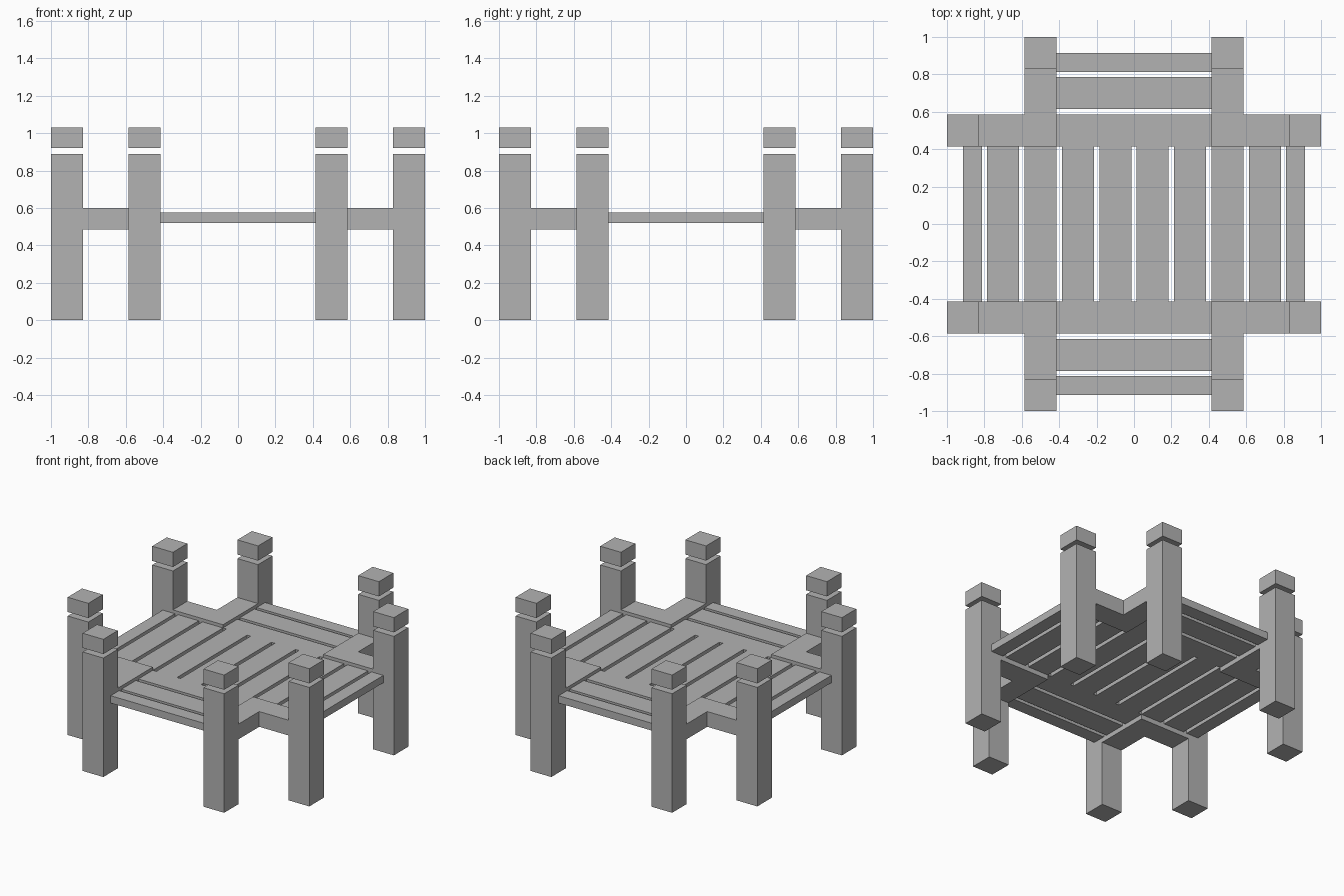
import bpy, bmesh
from mathutils import Matrix, Vector

cube = bpy.data.objects.get("Cube")
if cube:
    bpy.data.objects.remove(cube, do_unlink=True)

# Single stone grey colour
grey = bpy.data.materials.new("stone_grey")
grey.use_nodes = True
colour = (0.45, 0.45, 0.45, 1)
grey.diffuse_color = colour
grey.node_tree.nodes["Principled BSDF"].inputs["Base Color"].default_value = colour

WIDTH = 0.171          # posts, beams and full planks
OUTER, INNER = 0.9145, 0.5
EDGE = INNER - WIDTH / 2


def make_object(name, bm):
    bmesh.ops.recalc_face_normals(bm, faces=bm.faces)
    mesh = bpy.data.meshes.new(name)
    bm.to_mesh(mesh)
    bm.free()
    mesh.materials.append(grey)
    obj = bpy.data.objects.new(name, mesh)
    bpy.context.collection.objects.link(obj)
    return obj


def box(name, x, y, z):
    """Box spanning the given (low, high) ranges."""
    spans = (x, y, z)
    centre = Vector([(a + b) / 2 for a, b in spans])
    size = Vector([b - a for a, b in spans])
    bm = bmesh.new()
    bmesh.ops.create_cube(bm, size=1, matrix=Matrix.Translation(centre) @ Matrix.Diagonal(size).to_4x4())
    return make_object(name, bm)


def around(c, w=WIDTH):
    return (c - w / 2, c + w / 2)


def corner_beam(name, sx, sy):
    """L-shaped beam joining the two posts of one corner."""
    near, far, tip = EDGE, EDGE + WIDTH, OUTER - WIDTH / 2
    outline = [(near, near), (tip, near), (tip, far), (far, far), (far, tip), (near, tip)]
    bm = bmesh.new()
    face = bm.faces.new([bm.verts.new((sx * x, sy * y, 0.485)) for x, y in outline])
    top = bmesh.ops.extrude_face_region(bm, geom=[face])["geom"]
    bmesh.ops.translate(bm, vec=(0, 0, 0.114), verts=[v for v in top if isinstance(v, bmesh.types.BMVert)])
    return make_object(name, bm)


# Posts with floating caps, and the corner beams
for sx, side in ((-1, "right"), (1, "left")):
    for sy, end in ((-1, "front"), (1, "back")):
        tag = end + "_" + side
        for px, py, kind in ((OUTER, INNER, "side"), (INNER, OUTER, "end")):
            x, y = around(sx * px), around(sy * py)
            box(kind + "_post_" + tag, x, y, (0, 0.89))
            box(kind + "_post_cap_" + tag, x, y, (0.92, 1.03))
        corner_beam("corner_beam_" + tag, sx, sy)

# Deck planks
DECK = (0.52, 0.575)
LENGTH = (-EDGE, EDGE)
for i in range(8):
    box(f"deck_plank_{i + 1}", around(-0.7 + 0.2 * i), LENGTH, DECK)
for s, side, end in ((-1, "right", "front"), (1, "left", "back")):
    box("edge_plank_" + side, around(s * 0.863, 0.1), LENGTH, DECK)
    box("edge_plank_" + end, LENGTH, around(s * 0.863, 0.1), DECK)
    box("outer_cross_plank_" + end, LENGTH, around(s * 0.7), DECK)
    box("inner_cross_plank_" + end, LENGTH, around(s * INNER), DECK)
